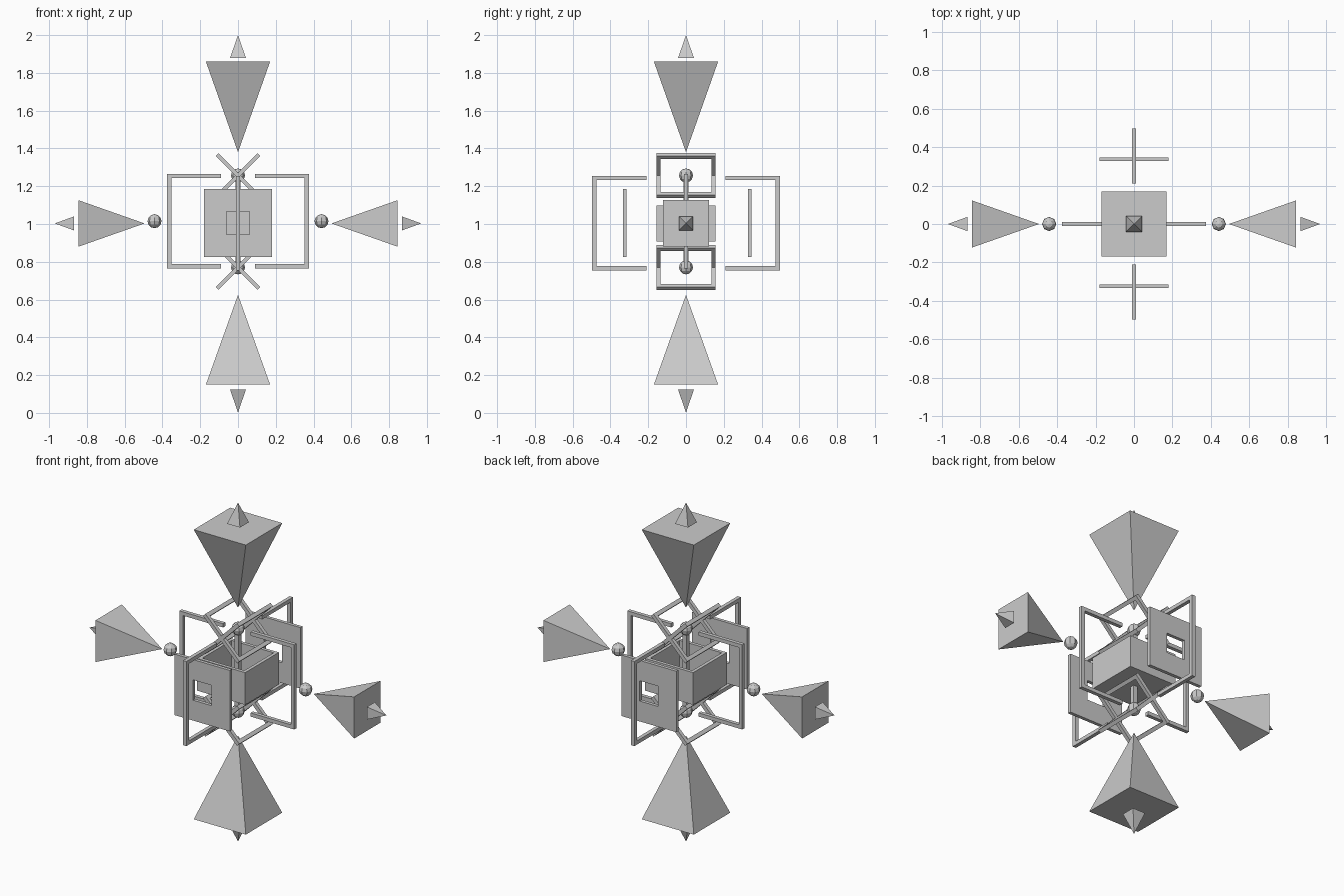
import bpy, bmesh, math
from mathutils import Matrix, Vector

if "Cube" in bpy.data.objects:
    bpy.data.objects.remove(bpy.data.objects["Cube"])

MID = 1.008


def finish(name, bm):
    bmesh.ops.recalc_face_normals(bm, faces=bm.faces)
    me = bpy.data.meshes.new(name)
    bm.to_mesh(me)
    bm.free()
    ob = bpy.data.objects.new(name, me)
    bpy.context.collection.objects.link(ob)
    return ob


def add_box(bm, lo, hi):
    lo, hi = Vector(lo), Vector(hi)
    m = Matrix.Translation((lo + hi) / 2) @ Matrix.Diagonal((*(hi - lo), 1))
    bmesh.ops.create_cube(bm, size=1, matrix=m)


def pyramid(name, base, direction, half, height):
    """Square pyramid whose base centre is at base, apex along direction."""
    rot = Vector(direction).to_track_quat('Z', 'Y').to_matrix().to_4x4()
    bm = bmesh.new()
    m = (Matrix.Translation(base) @ rot @ Matrix.Translation((0, 0, height / 2))
         @ Matrix.Rotation(math.pi / 4, 4, 'Z'))
    bmesh.ops.create_cone(bm, cap_ends=True, segments=4, radius1=half * math.sqrt(2),
                          radius2=0, depth=height, matrix=m)
    return finish(name, bm)


def ball(name, loc):
    bm = bmesh.new()
    bmesh.ops.create_uvsphere(bm, u_segments=8, v_segments=6, radius=0.037,
                              matrix=Matrix.Translation(loc))
    return finish(name, bm)


def square_ring(bm, outer, inner, t):
    """Square ring in the local XZ plane, thickness 2t along y."""
    add_box(bm, (-outer, -t, inner), (outer, t, outer))
    add_box(bm, (-outer, -t, -outer), (outer, t, -inner))
    add_box(bm, (-outer, -t, -inner), (-inner, t, inner))
    add_box(bm, (inner, -t, -inner), (outer, t, inner))


# Vertical spikes with their small tips
pyramid("top_spike", (0, 0, 1.86), (0, 0, -1), 0.17, 0.48)
pyramid("top_tip", (0, 0, 1.88), (0, 0, 1), 0.042, 0.12)
pyramid("bottom_spike", (0, 0, 0.15), (0, 0, 1), 0.17, 0.475)
pyramid("bottom_tip", (0, 0, 0.125), (0, 0, -1), 0.042, 0.125)

# Side spikes, tips and balls
for s, side in ((-1, "left"), (1, "right")):
    pyramid(side + "_spike", (s * 0.845, 0, 1.003), (-s, 0, 0), 0.123, 0.35)
    pyramid(side + "_tip", (s * 0.868, 0, 1.003), (s, 0, 0), 0.037, 0.102)
    ball(side + "_ball", (s * 0.442, 0, 1.015))

# C-shaped brackets opening towards the middle
for name, angle, outer, inner, z in (
        ("right_bracket", 0, 0.375, 0.09, 1.015),
        ("back_bracket", 90, 0.497, 0.21, 1.005),
        ("left_bracket", 180, 0.375, 0.09, 1.015),
        ("front_bracket", 270, 0.497, 0.21, 1.005)):
    bm = bmesh.new()
    t, h = 0.011, 0.25
    add_box(bm, (outer - 2 * t, -t, -h), (outer, t, h))
    for a, b in ((-h, -h + 2 * t), (h - 2 * t, h)):
        add_box(bm, (inner, -t, a), (outer - 2 * t, t, b))
    bm.transform(Matrix.Translation((0, 0, z)) @ Matrix.Rotation(math.radians(angle), 4, 'Z'))
    finish(name, bm)

# Front and back plates with a square window
for name, y in (("front_plate", -0.324), ("back_plate", 0.337)):
    bm = bmesh.new()
    square_ring(bm, 0.18, 0.06, 0.01)
    bm.transform(Matrix.Translation((0, y, 1.005)))
    finish(name, bm)

# Crossed tilted frames with a ball at the crossing
for name, z in (("upper", 1.257), ("lower", 0.77)):
    for tilt in (45, -45):
        bm = bmesh.new()
        square_ring(bm, 0.157, 0.135, 0.011)
        # lay the ring flat, then tilt about y
        bm.transform(Matrix.Translation((0, 0, z))
                     @ Matrix.Rotation(math.radians(tilt), 4, 'Y')
                     @ Matrix.Rotation(math.pi / 2, 4, 'X'))
        finish(name + "_tilted_frame", bm)
    ball(name + "_ball", (0, 0, z))

# Central rod joining the two balls
bm = bmesh.new()
add_box(bm, (-0.013, -0.013, 0.775), (0.013, 0.013, 1.25))
finish("central_rod", bm)

# Open-topped central box
bm = bmesh.new()
o, i, z0, z1 = 0.157, 0.137, 0.908, 1.098
add_box(bm, (-o, -o, z0), (o, o, z0 + 0.02))
for s in (-1, 1):
    x = sorted((s * i, s * o))
    add_box(bm, (x[0], -o, z0 + 0.02), (x[1], o, z1))
    add_box(bm, (-i, x[0], z0 + 0.02), (i, x[1], z1))
finish("central_box", bm)
